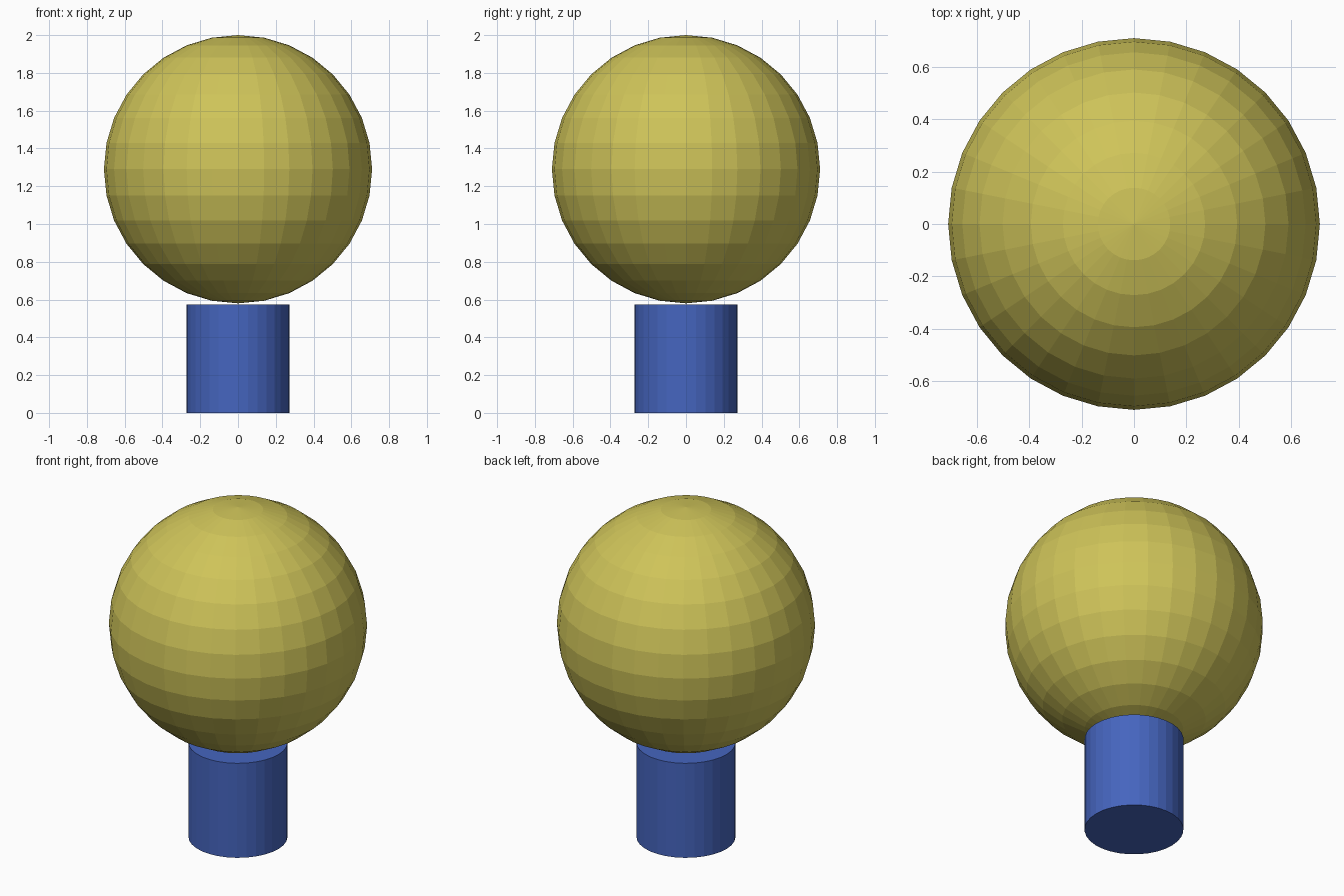
import bpy

if "Cube" in bpy.data.objects:
    bpy.data.objects.remove(bpy.data.objects["Cube"])


def colour(obj, name, rgb):
    mat = bpy.data.materials.new(name)
    mat.diffuse_color = (*rgb, 1.0)
    mat.use_nodes = True
    mat.node_tree.nodes["Principled BSDF"].inputs["Base Color"].default_value = mat.diffuse_color
    obj.data.materials.append(mat)


RADIUS = 0.71
POST_HEIGHT = 0.573

# Post: flat-shaded cylinder standing on the floor
bpy.ops.mesh.primitive_cylinder_add(vertices=32, radius=0.272, depth=POST_HEIGHT,
                                    location=(0, 0, POST_HEIGHT / 2))
post = bpy.context.object
post.name = "post"
colour(post, "blue", (0.06, 0.13, 0.52))

# Ball: faceted sphere resting just above the post
bpy.ops.mesh.primitive_uv_sphere_add(segments=32, ring_count=16, radius=RADIUS,
                                     location=(0, 0, 2 - RADIUS))
ball = bpy.context.object
ball.name = "ball"
colour(ball, "yellow", (0.62, 0.55, 0.10))
